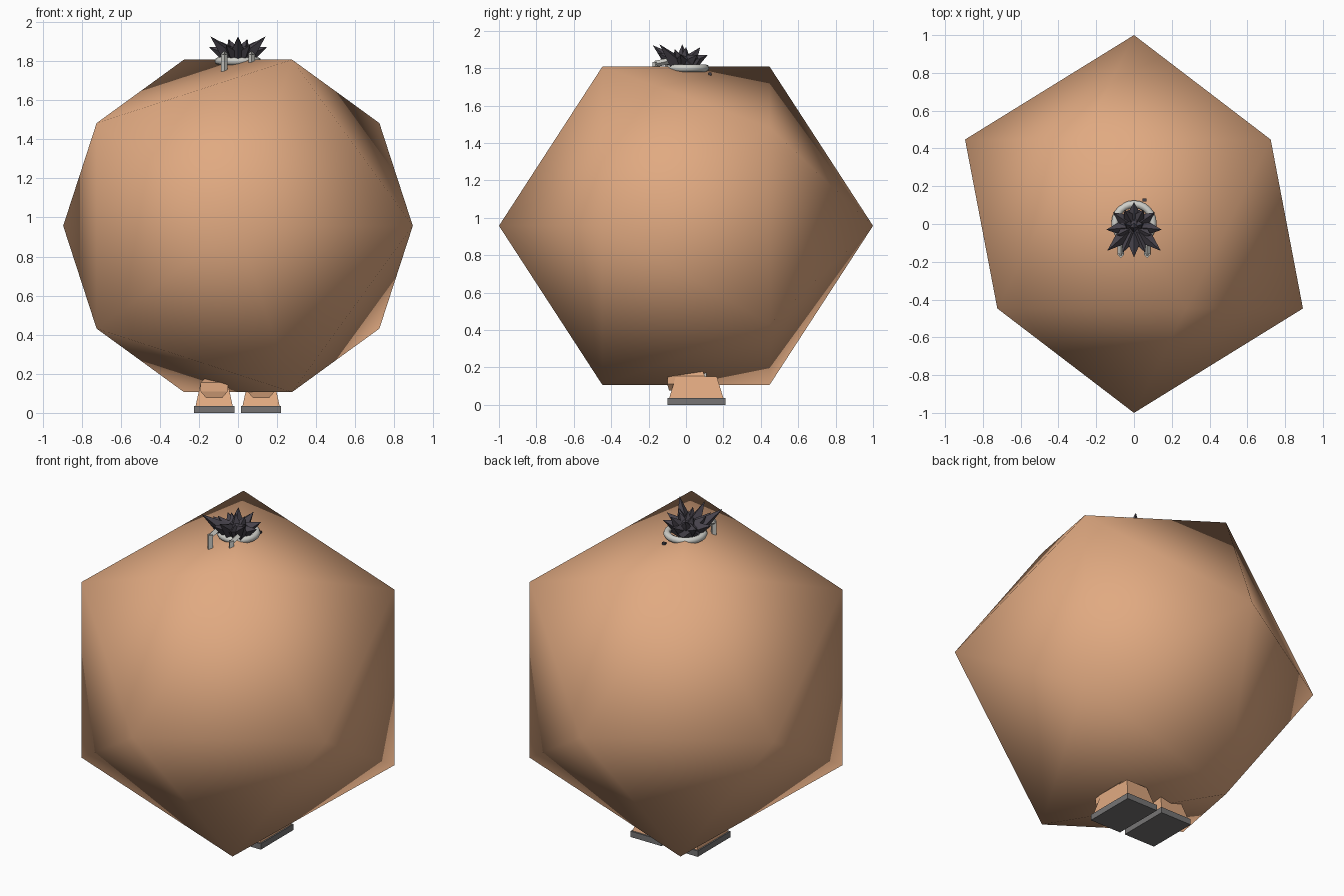
import bpy, bmesh, math
from mathutils import Vector

if "Cube" in bpy.data.objects:
    bpy.data.objects.remove(bpy.data.objects["Cube"])


def material(name, rgb):
    m = bpy.data.materials.new(name)
    m.use_nodes = True
    m.diffuse_color = (*rgb, 1)
    m.node_tree.nodes["Principled BSDF"].inputs["Base Color"].default_value = (*rgb, 1)
    return m


TAN = material("tan", (0.75, 0.40, 0.22))
SOLE = material("sole_grey", (0.18, 0.175, 0.175))
HAIR = material("dark_plum", (0.062, 0.055, 0.07))
PALE = material("pale_grey", (0.62, 0.62, 0.58))


def finish(name, bm, mat, smooth=False):
    bmesh.ops.recalc_face_normals(bm, faces=bm.faces)
    me = bpy.data.meshes.new(name)
    bm.to_mesh(me)
    bm.free()
    me.materials.append(mat)
    for p in me.polygons:
        p.use_smooth = smooth
    ob = bpy.data.objects.new(name, me)
    bpy.context.collection.objects.link(ob)
    return ob


def loft(name, mat, levels):
    """Stack rectangles given as (z, x0, x1, y0, y1)."""
    bm = bmesh.new()
    rings = [[bm.verts.new((x, y, z)) for x, y in ((x0, y0), (x1, y0), (x1, y1), (x0, y1))]
             for z, x0, x1, y0, y1 in levels]
    for a, b in zip(rings, rings[1:]):
        for i in range(4):
            j = (i + 1) % 4
            bm.faces.new((a[i], a[j], b[j], b[i]))
    bm.faces.new(rings[0])
    bm.faces.new(rings[-1])
    return finish(name, bm, mat)


def tube(bm, a, b, r0, r1, sides):
    """Add a straight tapered bar from a to b."""
    a, b = Vector(a), Vector(b)
    d = b - a
    m = d.to_track_quat("Z", "Y").to_matrix().to_4x4()
    m.translation = (a + b) / 2
    bmesh.ops.create_cone(bm, cap_ends=True, segments=sides, radius1=r0, radius2=r1,
                          depth=d.length, matrix=m)


# Big faceted body, axis along y, smooth shaded
bpy.ops.mesh.primitive_ico_sphere_add(subdivisions=1, radius=1, location=(0, 0, 0.957),
                                      rotation=(math.pi / 2, 0, 0))
body = bpy.context.object
body.name = "body"
body.data.materials.append(TAN)
bpy.ops.object.shade_smooth()

# Feet: sole, boot and rounded upper
for side, cx in (("left", 0.118), ("right", -0.122)):
    loft(side + "_sole", SOLE, [(0, cx - .103, cx + .103, -.1, .21),
                                (.035, cx - .103, cx + .103, -.1, .21)])
    loft(side + "_boot", TAN, [(.035, cx - .095, cx + .095, -.09, .2),
                               (.15, cx - .07, cx + .07, -.055, .165)])
    loft(side + "_boot_upper", TAN, [(.075, cx - .04, cx + .04, -.09, .04),
                                     (.11, cx - .07, cx + .07, -.1, .06),
                                     (.155, cx - .07, cx + .07, -.1, .1),
                                     (.18, cx - .045, cx + .045, -.05, .09)])
    loft(side + "_heel_tab", PALE, [(.1, cx - .01, cx + .01, .09, .11),
                                    (.185, cx - .01, cx + .01, .09, .11)])

# Hair: low core with spikes
bm = bmesh.new()
bmesh.ops.create_icosphere(bm, subdivisions=1, radius=1)
for v in bm.verts:
    v.co = (v.co.x * .1, v.co.y * .1 - .01, v.co.z * .055 + 1.825)
half_tips = [(.14, -.14, 1.925), (.06, -.15, 1.88), (.145, -.03, 1.87), (.11, .06, 1.87),
             (.09, -.06, 1.9), (.05, .075, 1.91), (.045, 0, 1.91)]
tips = [(s * x, y, z) for x, y, z in half_tips for s in (1, -1)]
tips += [(0, -.175, 1.92), (0, .115, 1.87), (0, -.02, 1.925)]
for x, y, z in tips:
    tube(bm, (x * .35, y * .35 - .01, 1.83), (x, y, z), .045, .001, 4)
finish("hair", bm, HAIR)

# Collar ring around the hair base
bpy.ops.mesh.primitive_torus_add(location=(0, .005, 1.8), major_radius=.1, minor_radius=.02,
                                 major_segments=24, minor_segments=8)
collar = bpy.context.object
collar.name = "collar"
collar.data.materials.append(PALE)
bpy.ops.object.shade_smooth()

# Hooked bars in front of the hair
for side, x in (("left", .07), ("right", -.07)):
    bm = bmesh.new()
    tube(bm, (x, -.08, 1.84), (x, -.165, 1.822), .017, .017, 4)
    tube(bm, (x, -.163, 1.833), (x, -.163, 1.73), .017, .017, 4)
    finish(side + "_hook", bm, PALE)

# Small dark strap end behind the collar
loft("strap_end", HAIR, [(1.75, .045, .06, .12, .135), (1.777, .045, .065, .12, .135)])
